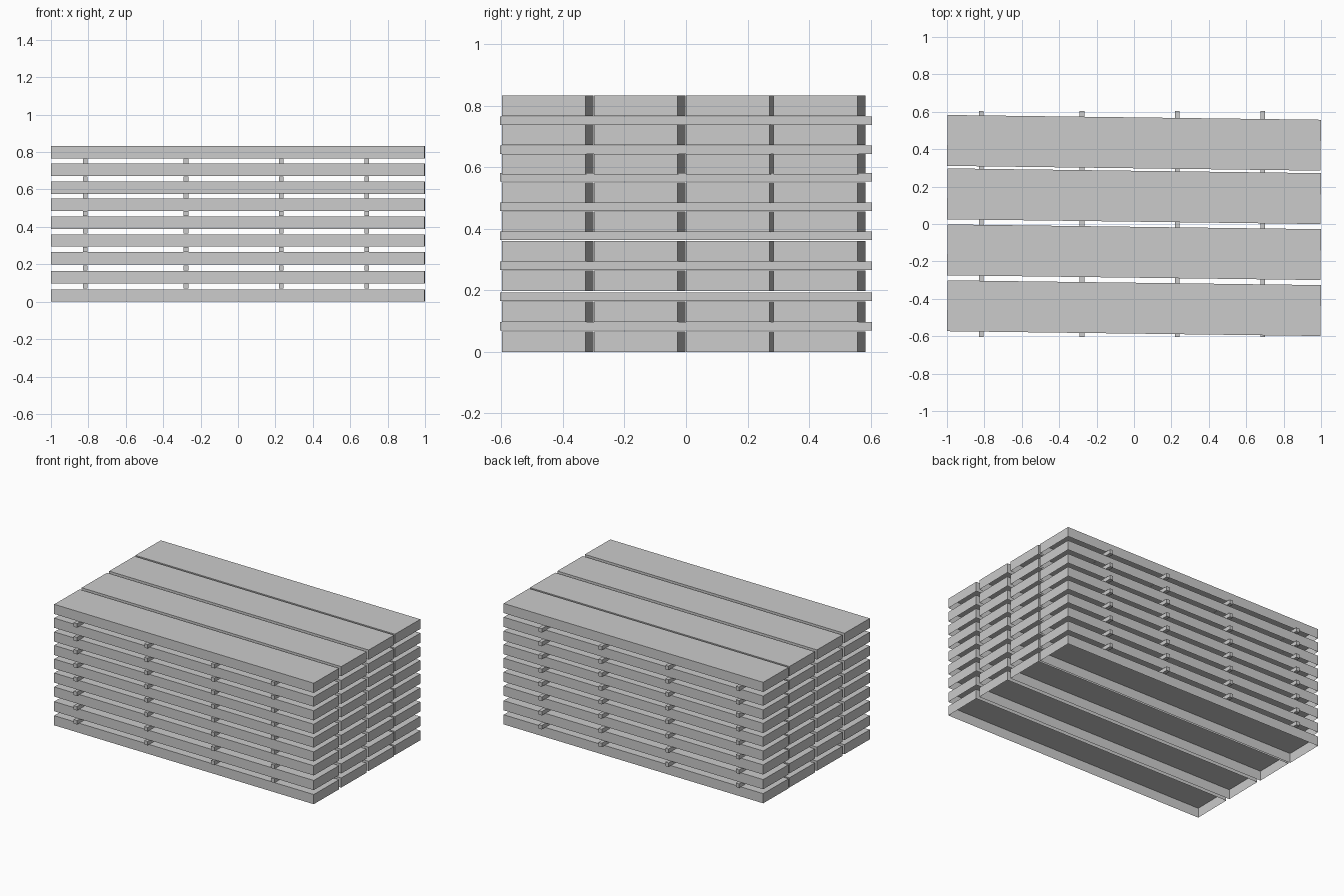
import bpy, bmesh
from mathutils import Matrix

if "Cube" in bpy.data.objects:
    bpy.data.objects.remove(bpy.data.objects["Cube"])

PLANK = (1.9965, 0.272, 0.0665)
TILT = -0.0128
ROWS = [-0.450, -0.151, 0.1485, 0.434]
LAYERS = [0.0, 0.097, 0.198, 0.294, 0.390, 0.484, 0.577, 0.672, 0.767]
SPACER_X = [-0.816, -0.278, 0.231, 0.688]
SPACER_Z = [0.070, 0.166, 0.266, 0.364, 0.458, 0.553, 0.643, 0.737]
SPACER = (0.025, 1.21, 0.0275)


def box_mesh(name, size, open_bottom=False):
    """Box standing on z = 0, optionally without its underside."""
    bm = bmesh.new()
    bmesh.ops.create_cube(bm, size=1)
    bmesh.ops.transform(bm, verts=bm.verts, matrix=Matrix.Diagonal((*size, 1))
                        @ Matrix.Translation((0, 0, 0.5)))
    if open_bottom:
        bm.normal_update()
        under = [f for f in bm.faces if f.normal.z < -0.5]
        bmesh.ops.delete(bm, geom=under, context='FACES')
    mesh = bpy.data.meshes.new(name)
    bm.to_mesh(mesh)
    bm.free()
    return mesh


def place(name, mesh, location, turn=0.0):
    ob = bpy.data.objects.new(name, mesh)
    ob.location = location
    ob.rotation_euler.z = turn
    bpy.context.collection.objects.link(ob)


# planks: nine layers of four, slightly turned, hollow underneath
plank = box_mesh("plank", PLANK, open_bottom=True)
for i, z in enumerate(LAYERS):
    for j, y in enumerate(ROWS):
        place(f"plank_{i + 1}_{j + 1}", plank, (0, y, z), TILT)

# spacer sticks lying across the stack between the layers
spacer = box_mesh("spacer", SPACER)
for i, z in enumerate(SPACER_Z):
    for j, x in enumerate(SPACER_X):
        place(f"spacer_{i + 1}_{j + 1}", spacer, (x, 0, z))
